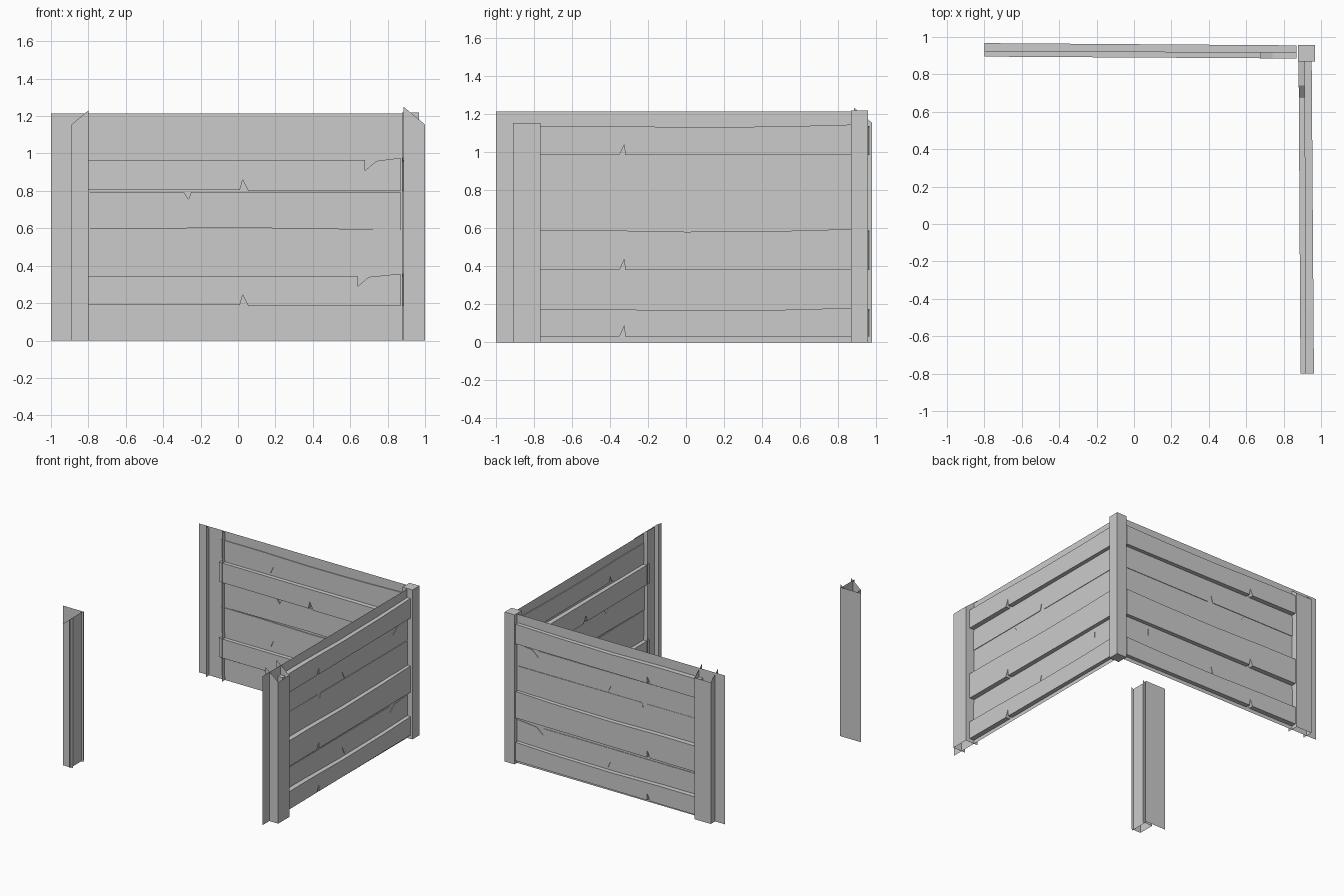
import bpy, bmesh

if "Cube" in bpy.data.objects:
    bpy.data.objects.remove(bpy.data.objects["Cube"])


# Each wall uses local coordinates: u along the wall, w outward, z up.
def right_map(u, w, z):
    return (w, u, z)


def back_map(u, w, z):
    return (u, w + 0.005, z)


def finish(bm, name):
    bmesh.ops.recalc_face_normals(bm, faces=bm.faces)
    me = bpy.data.meshes.new(name)
    bm.to_mesh(me)
    bm.free()
    ob = bpy.data.objects.new(name, me)
    bpy.context.collection.objects.link(ob)
    return ob


def sheets(name, quads):
    """Thin open sheets, one four-cornered face each."""
    bm = bmesh.new()
    for q in quads:
        bm.faces.new([bm.verts.new(p) for p in q])
    bmesh.ops.remove_doubles(bm, verts=bm.verts, dist=0.0005)
    return finish(bm, name)


def plank(name, outline, mapping, w_far, w_near):
    """Extrude a notched outline; w ranges are (inner, outer) at both ends."""
    bm = bmesh.new()
    u0, u1 = -0.80, 0.87
    rings = []
    for side in (0, 1):
        ring = []
        for u, z in outline:
            t = (u - u0) / (u1 - u0)
            w = w_far[side] * (1 - t) + w_near[side] * t
            ring.append(bm.verts.new(mapping(u, w, z)))
        rings.append(ring)
    n = len(outline)
    bm.faces.new(rings[0])
    bm.faces.new(rings[1][::-1])
    for i in range(n):
        j = (i + 1) % n
        bm.faces.new((rings[0][i], rings[0][j], rings[1][j], rings[1][i]))
    return finish(bm, name)


def open_post(name, mapping, u0, u1, outer, inner, z_inner):
    """U-shaped end post: outer sheet and two fins with slanted tops."""
    z = 1.155
    quads = [[mapping(u0, outer, 0), mapping(u1, outer, 0),
              mapping(u1, outer, z), mapping(u0, outer, z)]]
    for u in (u0, u1):
        quads.append([mapping(u, outer, 0), mapping(u, inner, 0),
                      mapping(u, inner, z_inner), mapping(u, outer, z)])
    return sheets(name, quads)


def outer_plank(z0, z1):
    # split in the lower edge, gently sagging upper edge
    return [(-0.80, z0), (-0.35, z0), (-0.325, z0 + 0.055), (-0.32, z0),
            (0.87, z0), (0.87, z1 + 0.006), (0.5, z1 - 0.004),
            (0.0, z1 - 0.008), (-0.45, z1), (-0.80, z1)]


def inner_plank(z0, z1, chip):
    # split in the lower edge, chip in the upper edge
    return [(-0.80, z0 + 0.005), (0.01, z0 + 0.005), (0.025, z0 + 0.06),
            (0.055, z0), (0.87, z0), (0.87, z1 + 0.012),
            (chip + 0.06, z1 - 0.005), (chip, z1 - 0.055),
            (chip, z1), (-0.80, z1)]


def middle_plank(z0, z1):
    return [(-0.80, z0), (0.0, z0 + 0.008), (0.87, z0 - 0.005),
            (0.87, z1), (-0.25, z1), (-0.265, z1 - 0.04),
            (-0.29, z1), (-0.80, z1)]


for side, mp in (("right", right_map), ("back", back_map)):
    # Full-height backing sheet
    sheets(side + "_backing", [[mp(-1, 0.92, 0), mp(0.90, 0.92, 0),
                                mp(0.90, 0.92, 1.215), mp(-1, 0.92, 1.215)]])
    # Planks standing proud on the outside
    for i, (a, b) in enumerate(((0.03, 0.175), (0.38, 0.59), (0.985, 1.14))):
        plank(f"{side}_outer_plank_{i}", outer_plank(a, b), mp,
              (0.915, 0.962), (0.912, 0.95))
    # Planks standing proud on the inside
    for i, (a, b, c) in enumerate(((0.185, 0.345, 0.64), (0.80, 0.965, 0.68))):
        plank(f"{side}_inner_plank_{i}", inner_plank(a, b, c), mp,
              (0.89, 0.925), (0.88, 0.924))
    plank(f"{side}_middle_plank", middle_plank(0.595, 0.795), mp,
          (0.912, 0.922), (0.908, 0.925))

# End posts
open_post("right_end_post", right_map, -0.91, -0.765, 1.0, 0.885, 1.25)
open_post("back_end_post", back_map, -0.91, -0.765, 0.975, 0.88, 1.235)

# Corner post
bpy.ops.mesh.primitive_cube_add(size=1, location=(0.923, 0.913, 0.61))
post = bpy.context.object
post.name = "corner_post"
post.scale = (0.09, 0.09, 1.22)

# Free-standing front left post with short backing stubs
open_post("free_post", right_map, -0.985, -0.85, -0.89, -0.80, 1.23)
sheets("free_post_stubs", [
    [(-1, -0.83, 0), (-0.81, -0.83, 0), (-0.81, -0.83, 1.215), (-1, -0.83, 1.215)],
    [(-0.82, -1, 0), (-0.82, -0.83, 0), (-0.82, -0.83, 1.215), (-0.82, -1, 1.215)],
])
